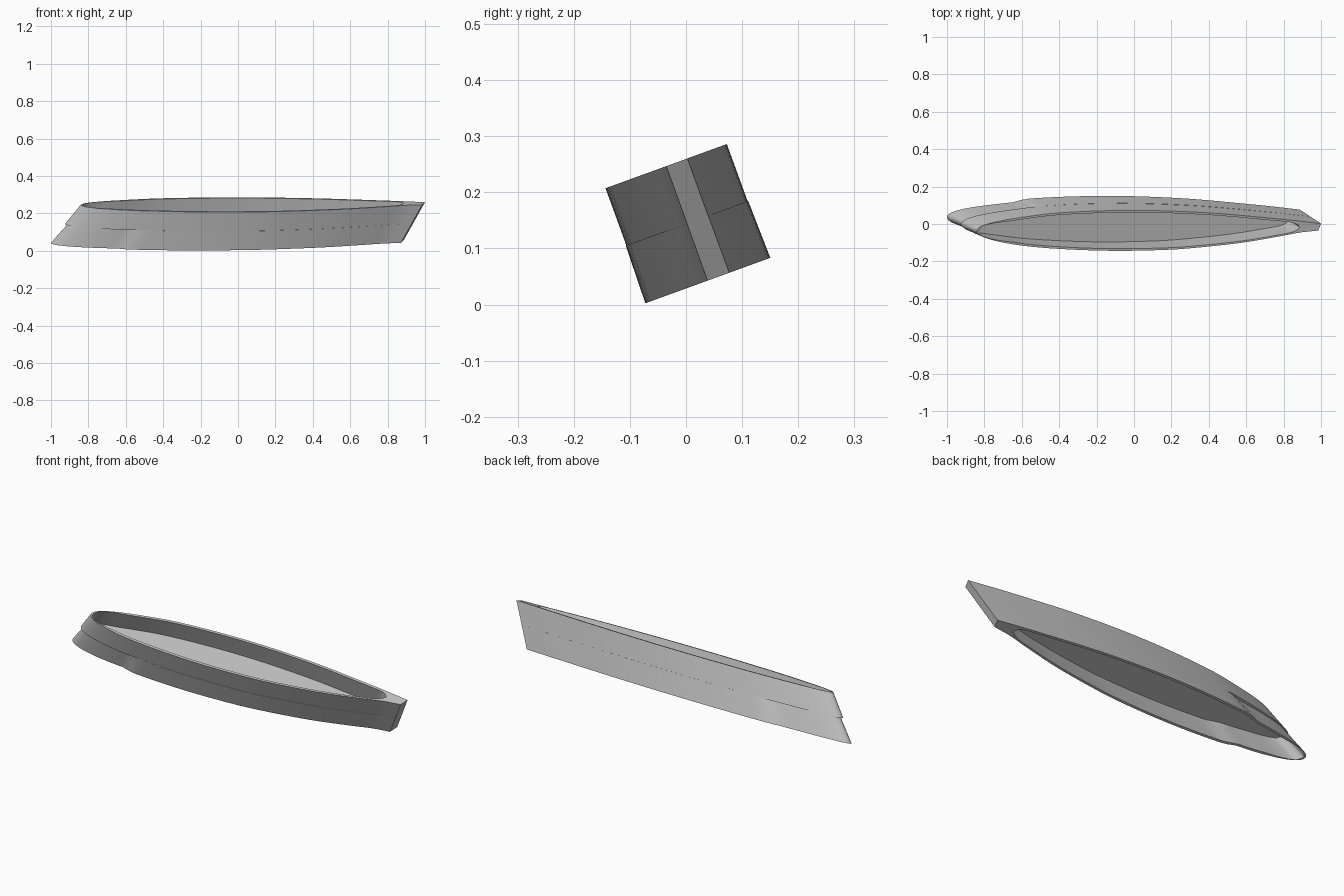
import bpy, bmesh, math
from mathutils import Matrix

cube = bpy.data.objects.get("Cube")
if cube:
    bpy.data.objects.remove(cube)

grey = bpy.data.materials.new("plain_grey")
grey.use_nodes = True
COLOUR = (0.52, 0.52, 0.52, 1)
grey.diffuse_color = COLOUR
grey.node_tree.nodes["Principled BSDF"].inputs["Base Color"].default_value = COLOUR

# Half outlines of the cambered section: (root of chord fraction, offset)
UPPER = [(0, 0), (.15, .034), (.36, .077), (.49, .103), (.676, .117),
         (.82, .103), (.943, .066), (1, .042)]
LOWER = [(0, 0), (.15, -.038), (.36, -.083), (.49, -.102), (.63, -.113), (.75, -.107),
         (.82, -.09), (.885, -.065), (.943, -.03), (.973, -.009), (1, .002)]
STEPS = 56
WALL = 0.012


def smooth_value(keys, s):
    """Cubic Hermite interpolation through the key points."""
    def slope(i):
        a, b = keys[max(i - 1, 0)], keys[min(i + 1, len(keys) - 1)]
        return (b[1] - a[1]) / (b[0] - a[0])
    i = next((k for k in range(len(keys) - 1) if s <= keys[k + 1][0]), len(keys) - 2)
    (x0, y0), (x1, y1) = keys[i], keys[i + 1]
    d = x1 - x0
    t = (s - x0) / d
    return ((1 + 2 * t) * (1 - t) ** 2 * y0 + t * (1 - t) ** 2 * d * slope(i)
            + t * t * (3 - 2 * t) * y1 + t * t * (t - 1) * d * slope(i + 1))


def section(u, nose, tail, scale=1.0, notch=False, inner=False):
    """Closed outline at height u, running tail - upper side - nose - lower side."""
    def point(s, side):
        t = s * s
        base = t
        if inner:
            t = 0.006 + 0.931 * t
        r = math.sqrt(t)
        hi, lo = smooth_value(UPPER, r), smooth_value(LOWER, r)
        mid, half = (hi + lo) / 2, (hi - lo) / 2 * scale
        if notch:  # slimmer nose that steps out to full width
            ramp = min(1, t / 0.19)
            half -= 0.012 * ramp * max(0, min(1, (0.22 - t) / 0.033))
        if inner:
            half = max(0, half - WALL * min(1, t / 0.1))
            half *= min(1, s / 0.1)
            if base > 0.97:  # rounded end of the hollow
                half *= math.sqrt(max(0.02, 1 - ((base - 0.97) / 0.03) ** 2))
        reach = t * (0.992 if side < 0 and not inner else 1)
        return (nose + (tail - nose) * reach, mid + side * half, u)
    ss = [math.sin(math.pi / 2 * k / STEPS) for k in range(STEPS + 1)]
    return [point(s, 1) for s in reversed(ss)] + [point(s, -1) for s in ss[1:]]


ROLL = Matrix.Translation((0, 0, 0.144)) @ Matrix.Rotation(math.radians(20), 4, 'X')


def finish(name, bm):
    bmesh.ops.remove_doubles(bm, verts=bm.verts, dist=1e-5)
    bmesh.ops.recalc_face_normals(bm, faces=bm.faces)
    bm.transform(ROLL)
    mesh = bpy.data.meshes.new(name)
    bm.to_mesh(mesh)
    bm.free()
    mesh.materials.append(grey)
    obj = bpy.data.objects.new(name, mesh)
    bpy.context.collection.objects.link(obj)
    bpy.ops.object.select_all(action='DESELECT')
    obj.select_set(True)
    bpy.context.view_layer.objects.active = obj
    bpy.ops.object.shade_smooth_by_angle(angle=math.radians(25))


def bridge(bm, a, b):
    for i in range(len(a)):
        j = (i + 1) % len(a)
        bm.faces.new((a[i], a[j], b[j], b[i]))


def hollow_shell(name, top, bottom):
    bm = bmesh.new()
    loops = [[bm.verts.new(p) for p in section(**level, inner=flag)]
             for level, flag in ((top, False), (bottom, False), (bottom, True), (top, True))]
    for k in range(4):
        bridge(bm, loops[k], loops[(k + 1) % 4])
    finish(name, bm)


H = 0.1085
# Upper and lower swept shells
upper_mid = dict(u=0, nose=-.925, tail=.943)
hollow_shell("upper_shell", dict(u=H, nose=-.84, tail=1.0), upper_mid)
hollow_shell("lower_shell", dict(u=0, nose=-.91, tail=.943, scale=1.01, notch=True),
             dict(u=-H, nose=-1.0, tail=.886, scale=1.03, notch=True))

# Thin web closing the hollow at mid height
bm = bmesh.new()
rings = []
for u in (0.002, -0.002):
    ring = [bm.verts.new(p) for p in section(u, -.92, .943, inner=True)]
    rings.append(ring)
    n = len(ring)
    for i in range(n // 2):
        bm.faces.new([ring[i], ring[i + 1], ring[n - 2 - i], ring[n - 1 - i]]
                     if i < n // 2 - 1 else [ring[i], ring[i + 1], ring[i + 2]])
bridge(bm, *rings)
finish("middle_web", bm)
